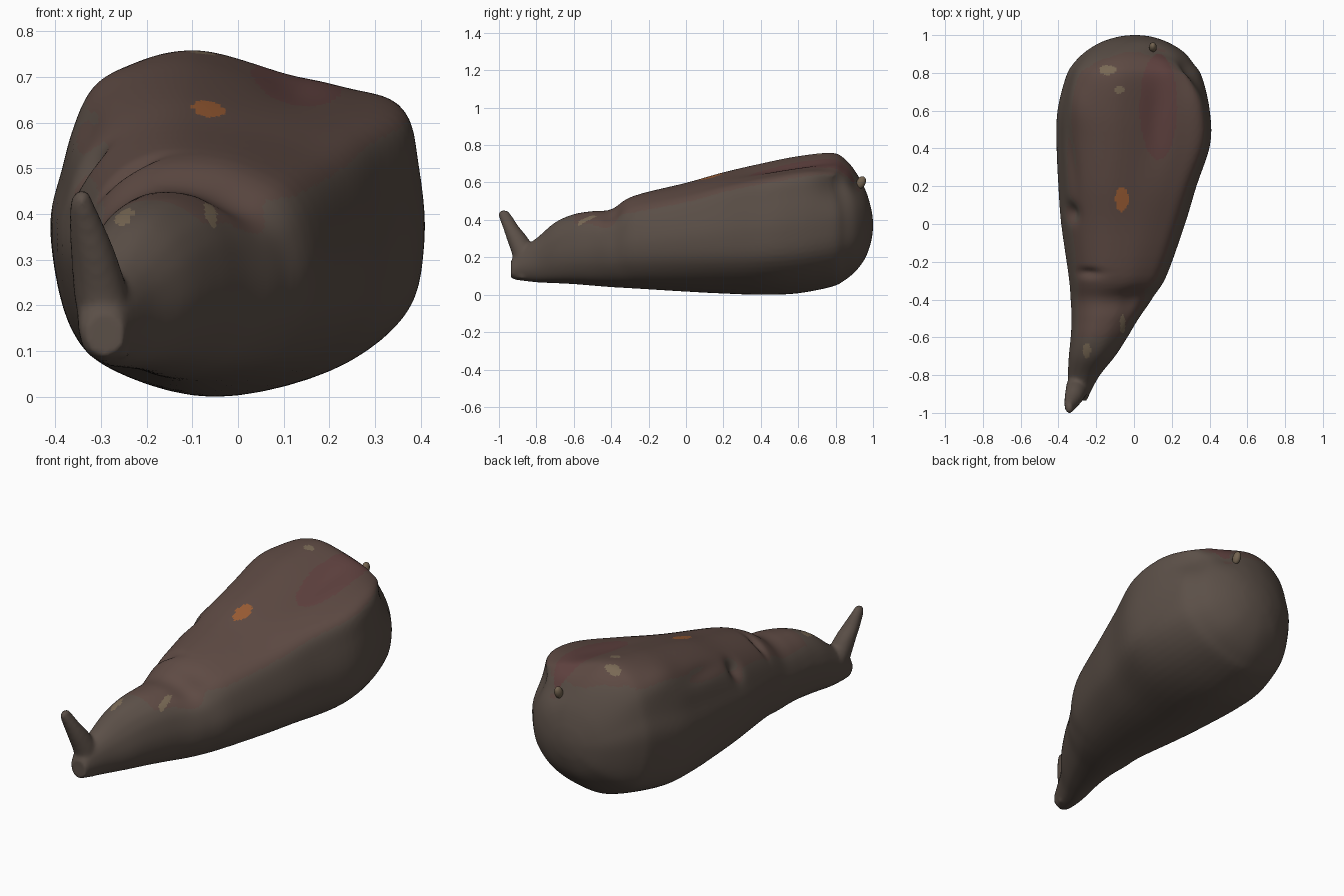
import bpy, bmesh, math
from mathutils import Vector

if "Cube" in bpy.data.objects:
    bpy.data.objects.remove(bpy.data.objects["Cube"])


def spline(pts, n, closed=False):
    """Catmull-Rom curve through tuples, n samples per span."""
    out, m = [], len(pts)
    get = (lambda i: pts[i % m]) if closed else (lambda i: pts[max(0, min(m - 1, i))])
    for i in range(m if closed else m - 1):
        p = [Vector(get(i + k)) for k in (-1, 0, 1, 2)]
        for s in range(n):
            t = s / n
            out.append(0.5 * (2 * p[1] + (p[2] - p[0]) * t
                              + (2 * p[0] - 5 * p[1] + 4 * p[2] - p[3]) * t * t
                              + (3 * p[1] - p[0] - 3 * p[2] + p[3]) * t ** 3))
    if not closed:
        out.append(Vector(pts[-1]))
    return out


def loft(bm, rings):
    """Skin closed rings of points and cap both ends."""
    vs = [[bm.verts.new(p) for p in r] for r in rings]
    for a, b in zip(vs, vs[1:]):
        for i in range(len(a)):
            j = (i + 1) % len(a)
            bm.faces.new((a[i], a[j], b[j], b[i]))
    bm.faces.new(vs[0])
    bm.faces.new(vs[-1])


def material(name, rgb):
    m = bpy.data.materials.new(name)
    m.diffuse_color = (*rgb, 1)
    m.use_nodes = True
    m.node_tree.nodes["Principled BSDF"].inputs["Base Color"].default_value = m.diffuse_color
    return m


# cross-section of the thick end, in unit box coordinates: ridged shoulders, domed top
PROFILE = [(.44, 0), (.75, .08), (.95, .25), (1, .47), (.985, .7), (.945, .86), (.80, .905),
           (.60, .94), (.38, 1), (.2, .965), (.08, .85), (.03, .68), (0, .5), (.05, .22), (.17, .08)]
# stations along the body: y, x min, x max, z min, z max, profile blend (0 = oval)
BODY = [(-.935, -.335, -.245, .085, .18, 0), (-.90, -.35, -.235, .075, .23, 0),
        (-.80, -.35, -.18, .063, .30, 0), (-.70, -.345, -.10, .058, .385, 0),
        (-.60, -.335, -.035, .053, .43, .1), (-.50, -.33, .025, .045, .447, .1),
        (-.40, -.335, .095, .037, .46, .15), (-.28, -.345, .17, .03, .53, .25),
        (0, -.385, .27, .013, .60, .45), (.20, -.40, .33, .003, .655, .7),
        (.42, -.41, .402, -.003, .703, .95), (.60, -.405, .40, .005, .738, 1),
        (.78, -.36, .36, .04, .757, .9), (.85, -.32, .315, .075, .725, .75),
        (.91, -.26, .265, .125, .655, .45), (.96, -.18, .185, .195, .56, .1),
        (.99, -.09, .10, .28, .46, 0), (1, -.02, .03, .35, .39, 0)]
# upturned tail: z, x min, x max, y min, y max
TAIL = [(.085, -.325, -.235, -.915, -.80), (.20, -.356, -.236, -.927, -.79),
        (.30, -.365, -.264, -.96, -.845), (.36, -.369, -.288, -.98, -.893),
        (.42, -.367, -.316, -1.002, -.932), (.449, -.355, -.328, -.997, -.953)]

bm = bmesh.new()
rings = []
for y, x0, x1, z0, z1, t in spline(BODY, 5):
    pts = []
    for u, v in PROFILE:
        a = math.atan2(v - .5, u - .5)
        e = (.5 + .5 * math.cos(a), .5 + .5 * math.sin(a))
        pts.append((x0 + (x1 - x0) * (u * t + e[0] * (1 - t)),
                    z0 + (z1 - z0) * (v * t + e[1] * (1 - t))))
    rings.append([(p[0], y, p[1]) for p in spline(pts, 5, True)])
loft(bm, rings)
rings = []
for z, x0, x1, y0, y1 in spline(TAIL, 5):
    rings.append([((x0 + x1) / 2 + (x1 - x0) / 2 * math.cos(a),
                   (y0 + y1) / 2 + (y1 - y0) / 2 * math.sin(a), z)
                  for a in [k * math.tau / 24 for k in range(24)]])
loft(bm, rings)
bmesh.ops.recalc_face_normals(bm, faces=bm.faces)
me = bpy.data.meshes.new("root_body")
bm.to_mesh(me)
bm.free()
body = bpy.data.objects.new("root_body", me)
bpy.context.collection.objects.link(body)
bpy.context.view_layer.objects.active = body
body.select_set(True)

# fuse tail and body into one skin
rm = body.modifiers.new("fuse", 'REMESH')
rm.mode = 'VOXEL'
rm.voxel_size = .011
sm = body.modifiers.new("soften", 'SMOOTH')
sm.iterations = 4
for name in ("fuse", "soften"):
    bpy.ops.object.modifier_apply(modifier=name)

# dents, folds and swellings in the skin: centre, radii, depth (negative swells)
DENTS = [((-.33, .06, .50), (.05, .05, .06), .03), ((-.25, -.26, .50), (.08, .025, .06), .02),
         ((-.02, -.40, .42), (.10, .07, .08), .02), ((.17, .93, .62), (.12, .04, .10), .015),
         ((.32, .83, .60), (.14, .12, .11), .05),
         ((-.34, .3, .60), (.04, .2, .05), .012), ((-.30, .65, .67), (.07, .12, .07), -.012),
         ((.06, -.33, .25), (.06, .05, .12), .012), ((.12, .55, .69), (.06, .25, .06), .012)]
moves = []
for v in body.data.vertices:
    d = sum(depth * math.exp(-sum(((v.co[k] - c[k]) / r[k]) ** 2 for k in range(3)))
            for c, r, depth in DENTS)
    moves.append(v.co - v.normal * d)
for v, co in zip(body.data.vertices, moves):
    v.co = co
low = min(v.co.z for v in body.data.vertices)
for v in body.data.vertices:
    v.co.z -= low

# skin colours
for m in (material("brown_skin", (.105, .079, .064)), material("red_brown_skin", (.112, .069, .057)),
          material("orange_spot", (.33, .11, .035)), material("pale_spot", (.19, .14, .09)),
          material("maroon_skin", (.12, .056, .052))):
    body.data.materials.append(m)
SPOTS = [((-.065, .13), (.035, .065), 2), ((-.14, .815), (.045, .025), 3),
         ((-.08, .71), (.03, .02), 3), ((-.06, -.53), (.015, .05), 3),
         ((-.25, -.67), (.02, .04), 3), ((.13, .62), (.10, .28), 4)]
for f in body.data.polygons:
    c = f.center
    f.material_index = 1 if f.normal.z > .55 and c.y > -.6 else 0
    if f.normal.z > .3:
        for (sx, sy), (rx, ry), idx in SPOTS:
            if ((c.x - sx) / rx) ** 2 + ((c.y - sy) / ry) ** 2 < 1:
                f.material_index = idx
                break
bpy.ops.object.shade_smooth()

# little stem nub at the thick end
bpy.ops.mesh.primitive_uv_sphere_add(segments=16, ring_count=10, radius=1, location=(.1, .936, .60))
nub = bpy.context.object
nub.name = "stem_nub"
nub.scale = (.02, .024, .035)
nub.rotation_euler.x = math.radians(-25)
nub.data.materials.append(material("stem", (.17, .125, .08)))
bpy.ops.object.shade_smooth()
